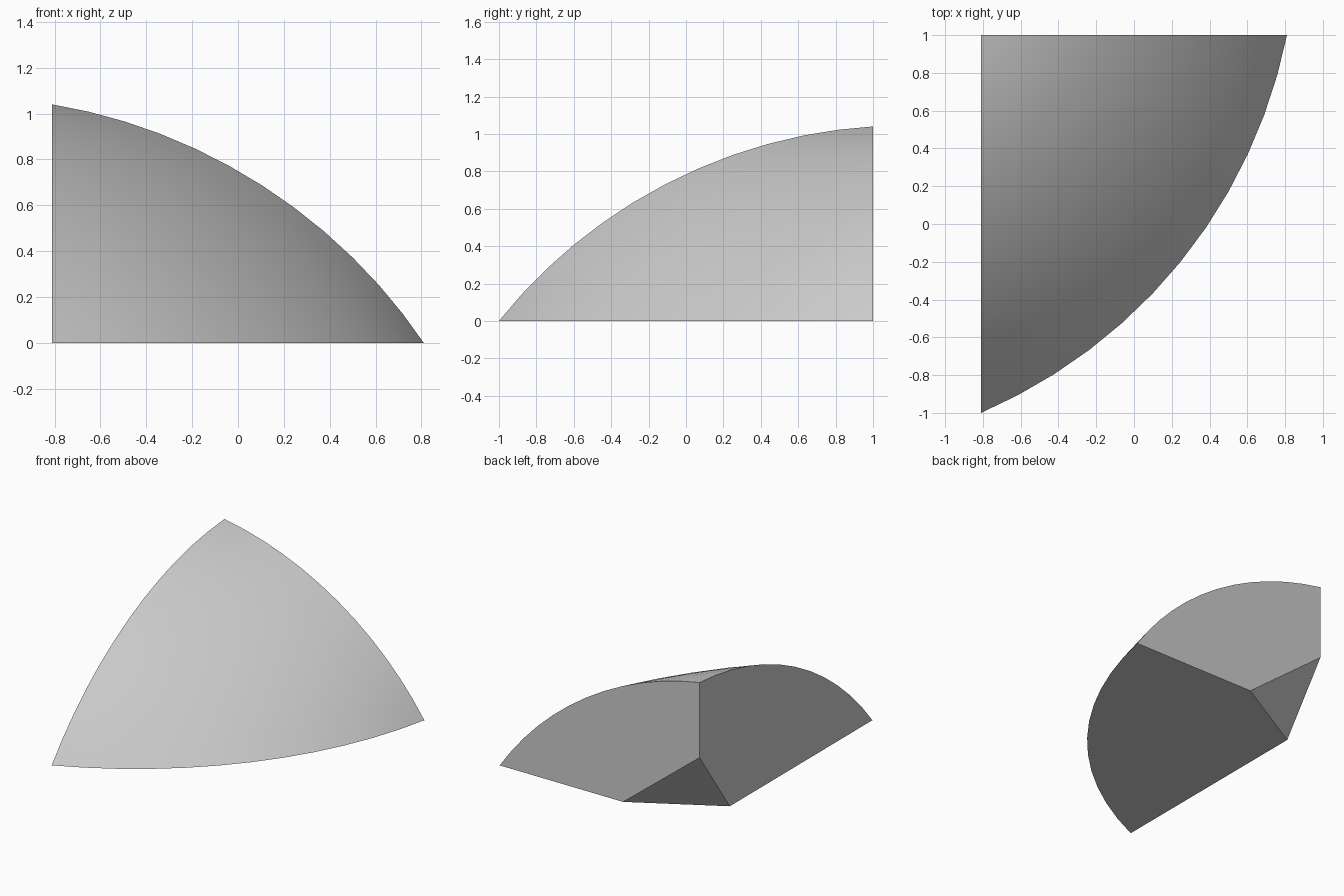
import bpy, bmesh
from mathutils import Vector

if "Cube" in bpy.data.objects:
    bpy.data.objects.remove(bpy.data.objects["Cube"])

N = 12      # segments along each edge of the domed patch
W = 0.9     # weight of the edge handles, giving near-circular arcs

# Tips of the domed patch and the handles that bow its three edges
FRONT, RIGHT, TOP = Vector((-.81, -1, 0)), Vector((.81, 1, 0)), Vector((-.81, 1, 1.04))
H_BASE, H_BACK, H_LEFT = Vector((.521, -.422, 0)), Vector((.225, 1, .87)), Vector((-.81, -.232, .966))


def patch(u, v, w):
    terms = [(u*u, FRONT), (v*v, RIGHT), (w*w, TOP),
             (2*W*u*v, H_BASE), (2*W*v*w, H_BACK), (2*W*u*w, H_LEFT)]
    total = sum(k for k, _ in terms)
    return sum((k * p for k, p in terms), Vector()) / total


bm = bmesh.new()

# Domed triangular surface
g = {(i, j): bm.verts.new(patch((N - i - j) / N, i / N, j / N))
     for i in range(N + 1) for j in range(N + 1 - i)}
for i in range(N):
    for j in range(N - i):
        bm.faces.new((g[i, j], g[i + 1, j], g[i, j + 1]))
        if i + j < N - 1:
            bm.faces.new((g[i + 1, j], g[i + 1, j + 1], g[i, j + 1]))

# Inner corner sliced off by a flat triangle
cut_back = bm.verts.new((-.19, 1, 0))
cut_left = bm.verts.new((-.81, .65, 0))
cut_up = bm.verts.new((-.81, 1, .49))
bm.faces.new((cut_back, cut_left, cut_up))

# Flat base, left wall and back wall
bm.faces.new([g[i, 0] for i in range(N + 1)] + [cut_back, cut_left])
bm.faces.new([g[0, j] for j in range(N + 1)] + [cut_up, cut_left])
bm.faces.new([g[N - j, j] for j in range(N + 1)] + [cut_up, cut_back])
bmesh.ops.recalc_face_normals(bm, faces=bm.faces[:])

mesh = bpy.data.meshes.new("domed_wedge")
bm.to_mesh(mesh)
bm.free()
obj = bpy.data.objects.new("domed_wedge", mesh)
bpy.context.collection.objects.link(obj)
bpy.context.view_layer.objects.active = obj
obj.select_set(True)
bpy.ops.object.shade_smooth_by_angle(angle=0.5)
